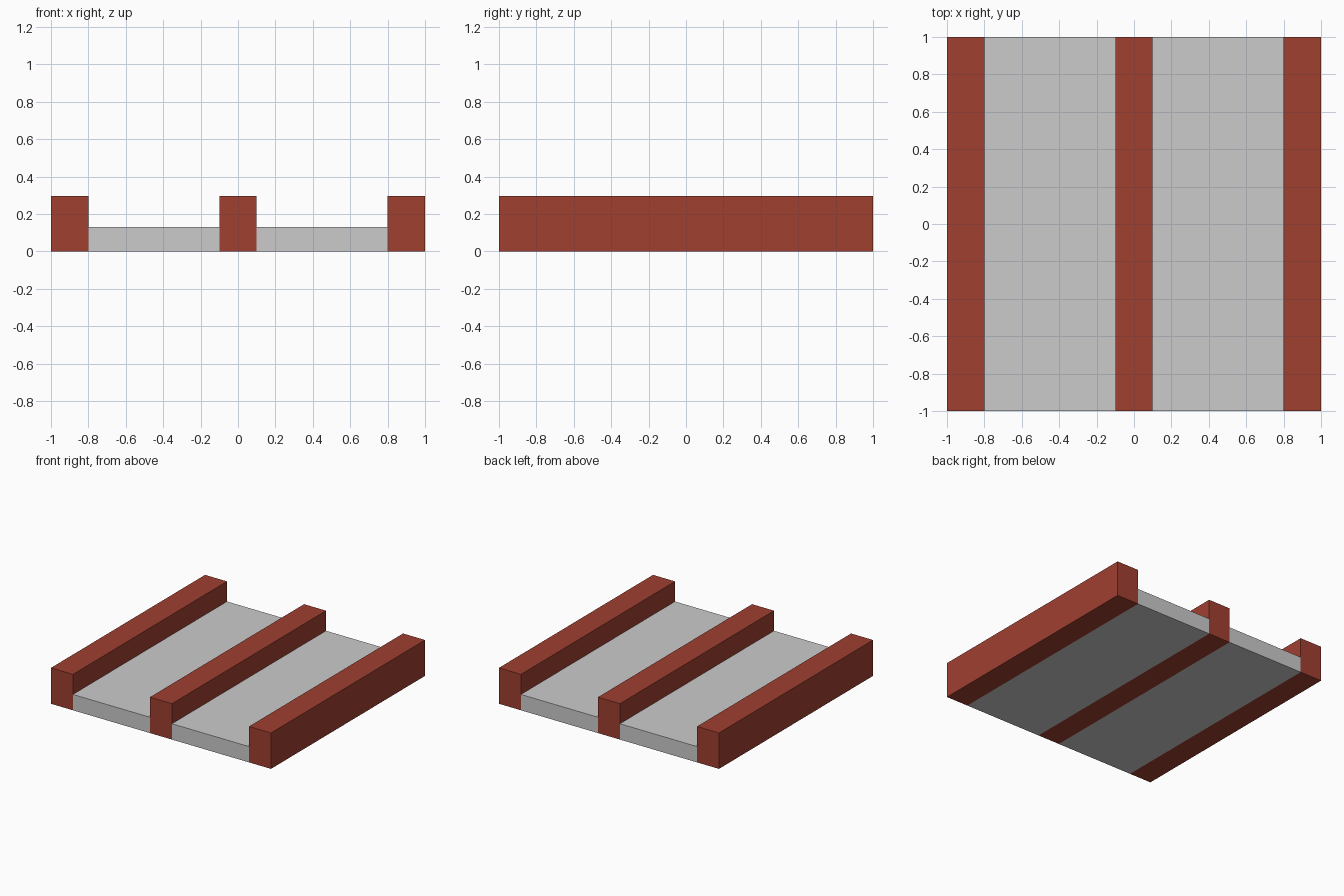
import bpy

if "Cube" in bpy.data.objects:
    bpy.data.objects.remove(bpy.data.objects["Cube"])

RAIL_HEIGHT = 0.295
PANEL_HEIGHT = 0.13
LENGTH = 2.0

red = bpy.data.materials.new("rail_red")
red.diffuse_color = (0.35, 0.05, 0.03, 1)
red.use_nodes = True
red.node_tree.nodes["Principled BSDF"].inputs["Base Color"].default_value = red.diffuse_color


def box(name, x0, x1, height, material=None):
    """Full-length box standing on the ground between x0 and x1."""
    bpy.ops.mesh.primitive_cube_add(size=1, location=((x0 + x1) / 2, 0, height / 2))
    obj = bpy.context.object
    obj.name = name
    obj.scale = (x1 - x0, LENGTH, height)
    bpy.ops.object.transform_apply(location=False, rotation=False, scale=True)
    if material:
        obj.data.materials.append(material)
    return obj


# Three raised rails running front to back
for name, x in (("left_rail", -0.9), ("middle_rail", 0.0), ("right_rail", 0.9)):
    box(name, x - 0.1, x + 0.1, RAIL_HEIGHT, red)

# Low floor panels filling the gaps between rails
box("left_floor_panel", -0.8, -0.1, PANEL_HEIGHT)
box("right_floor_panel", 0.1, 0.8, PANEL_HEIGHT)
